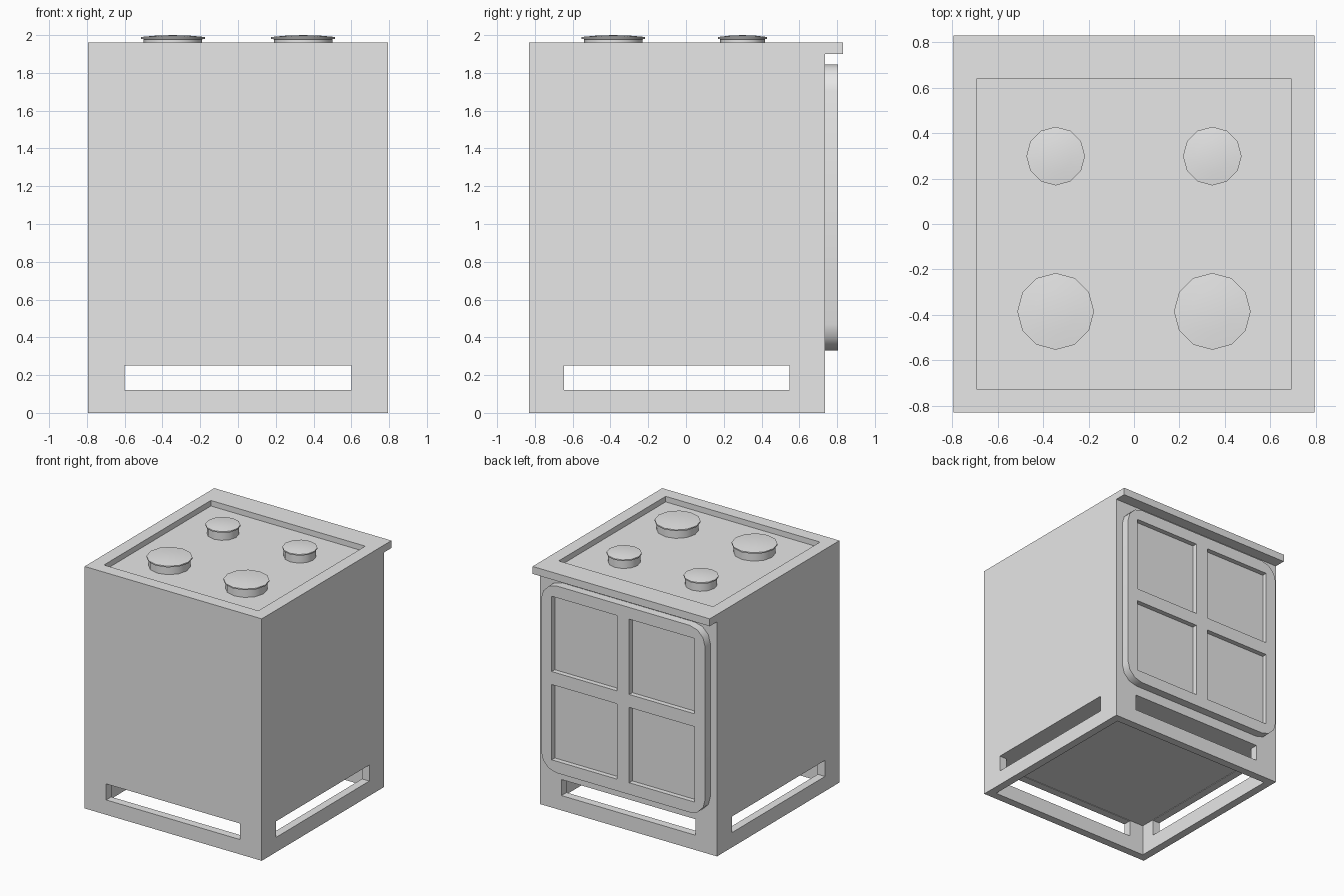
import bpy
import bmesh
from math import sin, cos, pi, radians
from mathutils import Vector

cube = bpy.data.objects.get("Cube")
if cube:
    bpy.data.objects.remove(cube, do_unlink=True)

grey = bpy.data.materials.new("light_grey")
grey.use_nodes = True
colour = (0.8, 0.8, 0.8, 1)
grey.diffuse_color = colour
grey.node_tree.nodes["Principled BSDF"].inputs["Base Color"].default_value = colour


def finish(name, bm):
    """Turn a bmesh into a named, grey object."""
    bmesh.ops.recalc_face_normals(bm, faces=bm.faces[:])
    mesh = bpy.data.meshes.new(name)
    bm.to_mesh(mesh)
    bm.free()
    mesh.materials.append(grey)
    obj = bpy.data.objects.new(name, mesh)
    bpy.context.collection.objects.link(obj)
    return obj


def smooth(obj, angle=40):
    for poly in obj.data.polygons:
        poly.use_smooth = True
    obj.data.set_sharp_from_angle(angle=radians(angle))


def prism(name, points, offset):
    """Extrude a closed outline of 3D points along an offset."""
    bm = bmesh.new()
    face = bm.faces.new([bm.verts.new(p) for p in points])
    out = bmesh.ops.extrude_face_region(bm, geom=[face])
    verts = [v for v in out["geom"] if isinstance(v, bmesh.types.BMVert)]
    bmesh.ops.translate(bm, verts=verts, vec=Vector(offset))
    return finish(name, bm)


def box(name, x, y, z):
    base = [(x[0], y[0], z[0]), (x[1], y[0], z[0]), (x[1], y[1], z[0]), (x[0], y[1], z[0])]
    return prism(name, base, (0, 0, z[1] - z[0]))


def cut(target, x, y, z):
    """Carve a box-shaped hollow out of the target."""
    cutter = box("cutter", x, y, z)
    cutter.hide_render = True
    mod = target.modifiers.new("cut", "BOOLEAN")
    mod.operation = "DIFFERENCE"
    mod.solver = "EXACT"
    mod.object = cutter
    graph = bpy.context.evaluated_depsgraph_get()
    old = target.data
    result = bpy.data.meshes.new_from_object(target.evaluated_get(graph))
    target.modifiers.clear()
    target.data = result
    result.name = old.name
    bpy.data.objects.remove(cutter, do_unlink=True)


# Cabinet with the overhanging worktop lip, extruded across the width
half = 0.794
front, back, lip = -0.83, 0.737, 0.83
top, lip_bottom = 1.96, 1.90
outline = [(front, 0), (back, 0), (back, lip_bottom), (lip, lip_bottom), (lip, top), (front, top)]
body = prism("cabinet_body", [(-half, y, z) for y, z in outline], (2 * half, 0, 0))

# Recessed hob tray, open underside and the slots through the plinth
floor = 1.915
wall = 0.065
cut(body, (-0.692, 0.692), (-0.728, 0.641), (floor, 2.1))
cut(body, (-half + wall, half - wall), (front + wall, back - wall), (-0.1, 0.254))
cut(body, (-0.6, 0.6), (-1, 1), (0.12, 0.25))
cut(body, (-1, 1), (-0.645, 0.547), (0.12, 0.25))

# Door with rounded corners and four sunken panels
door_half, door_low, door_high = 0.735, 0.33, 1.845
door_face = 0.805
radius, steps = 0.14, 3
mid = (door_low + door_high) / 2
corners = []
for quarter, (sx, sz) in enumerate([(1, 1), (-1, 1), (-1, -1), (1, -1)]):
    cx = sx * (door_half - radius)
    cz = mid + sz * (door_high - mid - radius)
    for i in range(steps + 1):
        a = (quarter + i / steps) * pi / 2
        corners.append((cx + radius * cos(a), back, cz + radius * sin(a)))
door = prism("door", corners, (0, door_face - back, 0))
for x in [(-0.64, -0.055), (0.055, 0.64)]:
    for z in [(0.425, 1.035), (1.14, 1.75)]:
        cut(door, x, (door_face - 0.04, 1), z)
smooth(door)


# Burners: narrow stem, wide rim and a shallow domed cap
def burner(name, x, y, r, sides=12):
    profile = [(0.92 * r, floor - 0.005), (0.92 * r, 1.978), (r, 1.98), (r, 1.99), (0.55 * r, 1.997)]
    bm = bmesh.new()
    rings = []
    for radius_at, z in profile:
        ring = []
        for i in range(sides):
            a = 2 * pi * i / sides
            ring.append(bm.verts.new((x + radius_at * cos(a), y + radius_at * sin(a), z)))
        rings.append(ring)
    for low, high in zip(rings, rings[1:]):
        for i in range(sides):
            j = (i + 1) % sides
            bm.faces.new((low[i], low[j], high[j], high[i]))
    tip = bm.verts.new((x, y, 2.0))
    for i in range(sides):
        bm.faces.new((rings[-1][i], rings[-1][(i + 1) % sides], tip))
    bm.faces.new(rings[0][::-1])
    smooth(finish(name, bm))


for side, x in [("left", 0.345), ("right", -0.345)]:
    burner("front_burner_" + side, x, -0.385, 0.169)
    burner("back_burner_" + side, x, 0.299, 0.129)
